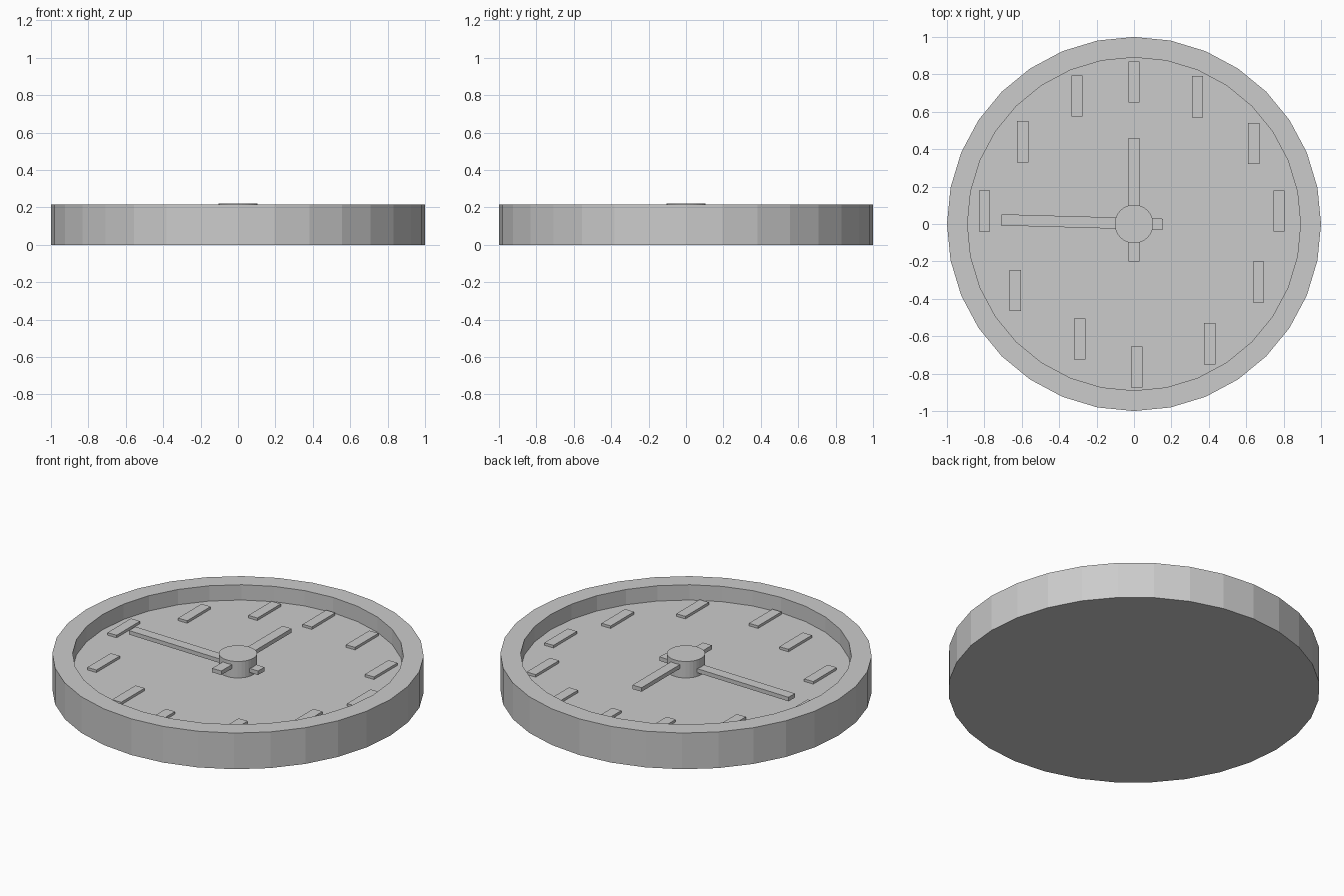
import bpy
import bmesh
from math import cos, pi
from mathutils import Matrix, Vector

if "Cube" in bpy.data.objects:
    bpy.data.objects.remove(bpy.data.objects["Cube"], do_unlink=True)

GREY = (0.6, 0.6, 0.6, 1)
SIDES = 32
RIM_TOP = 0.215
FLOOR = 0.124

grey = bpy.data.materials.new("plain_grey")
grey.use_nodes = True
grey.diffuse_color = GREY
grey.node_tree.nodes["Principled BSDF"].inputs["Base Color"].default_value = GREY


def add_object(name, bm):
    mesh = bpy.data.meshes.new(name)
    bm.to_mesh(mesh)
    bm.free()
    mesh.materials.append(grey)
    obj = bpy.data.objects.new(name, mesh)
    bpy.context.collection.objects.link(obj)
    return obj


def cylinder(radius, bottom, top):
    bm = bmesh.new()
    bmesh.ops.create_cone(bm, cap_ends=True, segments=SIDES, radius1=radius,
                          radius2=radius, depth=top - bottom,
                          matrix=Matrix.Translation((0, 0, (top + bottom) / 2)))
    return bm


def bar(name, x, y, size, bottom, top, angle=0):
    """Flat box centred on (x, y), turned about its own centre."""
    bm = bmesh.new()
    bmesh.ops.create_cube(bm, size=1)
    bmesh.ops.scale(bm, vec=(size[0], size[1], top - bottom), verts=bm.verts)
    obj = add_object(name, bm)
    obj.location = (x, y, (bottom + top) / 2)
    obj.rotation_euler.z = angle
    return obj


# Case: a drum with a raised rim around a sunken dial
bm = cylinder(1, 0, RIM_TOP)
cap = max(bm.faces, key=lambda f: f.calc_center_median().z)
bmesh.ops.inset_individual(bm, faces=[cap], thickness=0.11 * cos(pi / SIDES))
dial = bmesh.ops.extrude_discrete_faces(bm, faces=[cap])["faces"][0]
bmesh.ops.translate(bm, verts=dial.verts, vec=Vector((0, 0, FLOOR - RIM_TOP)))
bmesh.ops.recalc_face_normals(bm, faces=bm.faces)
add_object("clock_case", bm)

# Hour markers: upright plates placed unevenly by hand, clockwise from the top
markers = [(0, 0.76), (0.34, 0.68), (0.64, 0.43), (0.775, 0.07),
           (0.665, -0.31), (0.405, -0.64), (0.015, -0.765), (-0.29, -0.615),
           (-0.635, -0.355), (-0.8, 0.07), (-0.595, 0.44), (-0.305, 0.685)]
for number, (x, y) in enumerate(markers):
    bar(f"hour_marker_{number or 12}", x, y, (0.06, 0.22), FLOOR - 0.01, FLOOR + 0.015)

# Hands and the hub they turn on
bar("minute_hand", -0.278, 0.01, (0.865, 0.06), 0.147, 0.171, -0.028)
bar("hour_hand", 0, 0.13, (0.06, 0.66), 0.178, 0.202)
add_object("centre_hub", cylinder(0.103, FLOOR - 0.01, 0.222))
